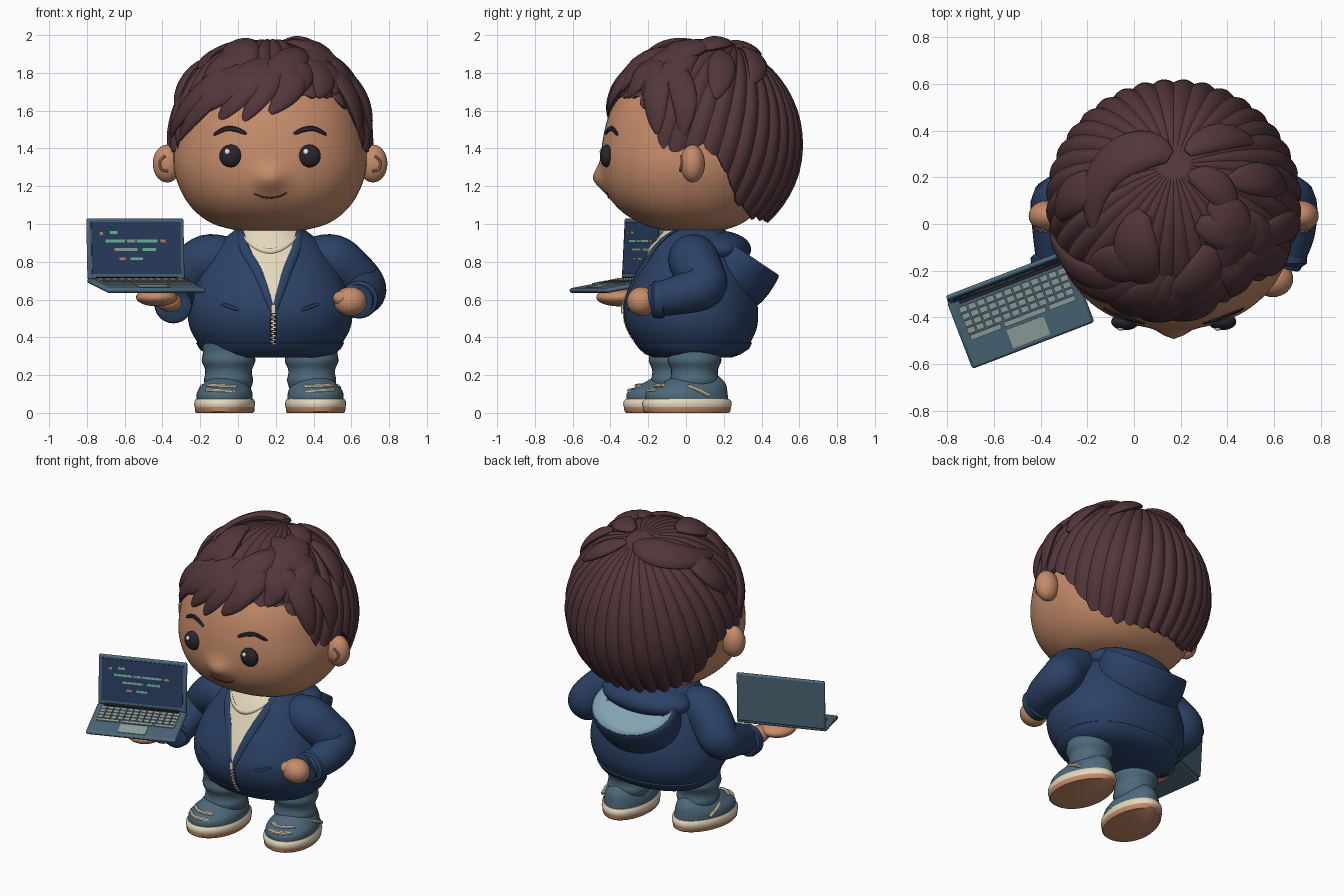
import bpy, bmesh, math, random
from mathutils import Vector, Matrix

if "Cube" in bpy.data.objects:
    bpy.data.objects.remove(bpy.data.objects["Cube"])
random.seed(4)
MID = 0.17  # x of the figure's plane of symmetry


def material(name, *rgb):
    mat = bpy.data.materials.new(name)
    mat.use_nodes = True
    mat.diffuse_color = (*rgb, 1)
    shader = mat.node_tree.nodes["Principled BSDF"]
    shader.inputs["Base Color"].default_value = (*rgb, 1)
    return mat


skin = material("skin", 0.56, 0.26, 0.145)
brown = material("hair brown", 0.085, 0.037, 0.043)
navy = material("navy", 0.024, 0.053, 0.13)
slate = material("slate blue", 0.075, 0.14, 0.195)
cream = material("cream", 0.78, 0.69, 0.51)
pale = material("pale blue", 0.23, 0.37, 0.44)
dark = material("near black", 0.022, 0.018, 0.026)
white = material("white", 0.9, 0.9, 0.9)
mint = material("mint", 0.17, 0.52, 0.37)
grey = material("key grey", 0.3, 0.38, 0.36)


def finish(name, bm, mat):
    bmesh.ops.recalc_face_normals(bm, faces=bm.faces[:])
    mesh = bpy.data.meshes.new(name)
    bm.to_mesh(mesh)
    bm.free()
    mesh.materials.append(mat)
    mesh.shade_smooth()
    mesh.set_sharp_from_angle(angle=math.radians(42))
    obj = bpy.data.objects.new(name, mesh)
    bpy.context.scene.collection.objects.link(obj)
    return obj


def loft(name, sets, mat, closed=True):
    """Skin one or more stacks of rings; closed rings get end caps."""
    bm = bmesh.new()
    for rings in sets:
        rows = [[bm.verts.new(p) for p in ring] for ring in rings]
        n = len(rows[0])
        for lo, hi in zip(rows, rows[1:]):
            for i in range(n if closed else n - 1):
                j = (i + 1) % n
                bm.faces.new((lo[i], lo[j], hi[j], hi[i]))
        if closed:
            bm.faces.new(rows[0])
            bm.faces.new(rows[-1])
    return finish(name, bm, mat)


def spline(points, n):
    """Resample points of any dimension along a smooth curve."""
    out, last = [], len(points) - 1
    for i in range(n):
        u = i / (n - 1) * last
        k = min(int(u), last - 1)
        f = u - k
        quad = zip(*(points[max(0, min(last, k + d))] for d in (-1, 0, 1, 2)))
        out.append([b + f / 2 * (c - a + f * (2 * a - 5 * b + 4 * c - d + f * (3 * (b - c) + d - a)))
                    for a, b, c, d in quad])
    return out


def sweep(points, up, sides=14):
    """Rings along (x, y, z, half width, half height); up is a vector or a rule."""
    rings = []
    for i, p in enumerate(points):
        pos = Vector(p[:3])
        tangent = Vector(points[min(i + 1, len(points) - 1)][:3]) - Vector(points[max(i - 1, 0)][:3])
        side = tangent.cross(up(pos) if callable(up) else Vector(up)).normalized()
        normal = side.cross(tangent).normalized()
        turns = [math.tau * s / sides for s in range(sides)]
        rings.append([pos + side * p[3] * math.cos(t) + normal * p[-1] * math.sin(t) for t in turns])
    return rings


def ball(name, centre, radii, mat):
    bm = bmesh.new()
    place = Matrix.Translation(centre) @ Matrix.Diagonal((*radii, 1))
    bmesh.ops.create_uvsphere(bm, u_segments=32, v_segments=18, radius=1, matrix=place)
    finish(name, bm, mat)


def boxes(name, parts, mat, matrix, bevel=0):
    bm = bmesh.new()
    for centre, size in parts:
        place = matrix @ Matrix.Translation(centre) @ Matrix.Diagonal((*size, 1))
        bmesh.ops.create_cube(bm, size=1, matrix=place)
    obj = finish(name, bm, mat)
    if bevel:
        mod = obj.modifiers.new("soft edges", "BEVEL")
        mod.width, mod.segments = bevel, 2


# Rounded bodies: rows are (z, half width, front y, back y)
POWER = 2.2


def body_rings(rows):
    def curve(v):
        return math.copysign(abs(v) ** (2 / POWER), v)
    turns = [math.tau * i / 96 for i in range(96)]
    return [[(MID + w * curve(math.cos(t)), (f + b) / 2 + (b - f) / 2 * curve(math.sin(t)), z)
             for t in turns] for z, w, f, b in rows]


def front(rows, x, z, out=0.0):
    """Point on the front of a rounded body."""
    k = next((i for i in range(len(rows) - 2) if rows[i + 1][0] >= z), len(rows) - 2)
    t = (z - rows[k][0]) / (rows[k + 1][0] - rows[k][0])
    _, w, f, b = (p + (q - p) * t for p, q in zip(rows[k], rows[k + 1]))
    inside = max(0, 1 - abs((x - MID) / w) ** POWER)
    return (x, (f + b) / 2 - (b - f) / 2 * inside ** (1 / POWER) - out, z)


def trim(rows, path, w, h, out=0.0, n=14):
    """Rounded strip, tapered at its ends, following (x, z) points on the front of a body."""
    points = []
    for i, (x, z) in enumerate(spline(path, n)):
        taper = 0.35 + 0.65 * abs(math.sin(math.pi * i / (n - 1))) ** 0.5
        points.append((*front(rows, x, z, out), w * taper, h * taper))
    return sweep(points, (0, -1, 0), 8)


# Head, with the nose pulled out of the face
head = spline([(0.962, 0.16, -0.1, 0.18), (1.0, 0.3, -0.23, 0.29), (1.07, 0.4, -0.345, 0.38),
               (1.17, 0.47, -0.42, 0.45), (1.3, 0.51, -0.45, 0.5), (1.45, 0.505, -0.44, 0.52),
               (1.6, 0.475, -0.4, 0.51), (1.74, 0.4, -0.32, 0.45), (1.86, 0.27, -0.2, 0.33),
               (1.92, 0.1, -0.05, 0.18)], 80)
face = loft("head", [body_rings(head)], skin)
for vert in face.data.vertices:
    if vert.co.y < 0:
        reach = ((vert.co.x - MID) / 0.07) ** 2 + ((vert.co.z - 1.24) / 0.065) ** 2
        vert.co.y -= 0.05 * math.exp(-reach)
loft("mouth", [trim(head, [(0.085, 1.162), (0.125, 1.145), (MID, 1.14), (0.22, 1.147), (0.26, 1.168)],
                    0.005, 0.006, 0.004)], brown)
for side, label in ((-1, "right"), (1, "left")):
    x, y, z = front(head, MID + side * 0.208, 1.36)
    ball(label + "_eye", (x, y, z), (0.06, 0.036, 0.06), dark)
    ball(label + "_eye_glint", (x - 0.018, y - 0.029, z + 0.022), (0.015, 0.009, 0.015), white)
    brow = [(MID + side * dx, z) for dx, z in ((0.125, 1.477), (0.18, 1.5), (0.235, 1.503), (0.298, 1.472))]
    loft(label + "_eyebrow", [trim(head, brow, 0.014, 0.012)], dark)
    ball(label + "_ear", (MID + side * 0.545, 0.035, 1.32), (0.076, 0.065, 0.1), skin)
    rim = [(MID + side * dx, -0.026 + dy, z, 0.007) for dx, dy, z in
           ((0.555, 0, 1.36), (0.585, 0.005, 1.33), (0.575, -0.003, 1.29), (0.54, -0.002, 1.28))]
    loft(label + "_ear_fold", [sweep(spline(rim, 12), (0, -1, 0), 8)], skin)

# Hair: ribbed cap from the crown down to the hairline
CENTRE, RADII = Vector((MID, 0.09, 1.42)), Vector((0.54, 0.522, 0.56))
HAIRLINE = [(0, 1.67), (42, 1.67), (55, 1.58), (66, 1.39), (78, 1.38), (90, 1.41), (100, 1.33),
            (115, 1.1), (135, 1.02), (181, 1.0)]


def hairline(d):
    a = abs(math.degrees(math.atan2(d.x, -d.y)))
    for (a0, z0), (a1, z1) in zip(HAIRLINE, HAIRLINE[1:]):
        if a <= a1:
            return z0 + (z1 - z0) * (a - a0) / (a1 - a0)


def cap_strip(phi, rows=18):
    rib = abs(math.sin(phi * 18))

    def aim(alpha):
        d = Vector((math.sin(alpha) * math.sin(phi), -math.sin(alpha) * math.cos(phi), math.cos(alpha)))
        return Matrix.Rotation(math.radians(-18), 3, "X") @ d
    end = 0.5
    while end < 2.6 and CENTRE.z + RADII.z * aim(end).z > hairline(aim(end)) + 0.02 * (1 - rib):
        end += 0.01
    strip = []
    for i in range(1, rows + 1):
        alpha = end * i / rows
        tuck = 0.045 * max(0, alpha - 1.5)
        strip.append(CENTRE + RADII * aim(alpha) * (0.99 + 0.028 * rib * min(1, alpha) - tuck))
    return strip + [CENTRE + RADII * aim(end) * 0.88]


strips = [cap_strip(math.tau * i / 288) for i in range(288)]
loft("hair_cap", [list(zip(*strips))], brown)


# Hair locks: tapered leaves laid from one azimuth and height to another
def lock(a0, e0, a1, e1, width, bend=0, lift=0.022):
    points = []
    for i in range(19):
        t = i / 18
        a = math.radians(a0 + (a1 - a0) * t + bend * math.sin(math.pi * t))
        e = math.radians(e0 + (e1 - e0) * t)
        d = Vector((math.sin(a) * math.cos(e), -math.cos(a) * math.cos(e), math.sin(e)))
        w = width * math.sin(math.pi * (0.06 + 0.91 * t)) ** 0.7
        points.append((*(CENTRE + RADII * d * (1 + lift * math.sin(math.pi * t))), w, w * 0.4))
    return sweep(points, lambda p: p - CENTRE, 14)


locks = [lock(-175, 68, -72, 48, 0.1, -12, 0.03), lock(165, 65, 128, 36, 0.065), lock(90, 74, 24, 46, 0.095, 10),
         lock(50, 76, 78, 38, 0.09), lock(112, 62, 98, 26, 0.075), lock(-70, 76, -16, 44, 0.1, 8),
         lock(-108, 56, -82, 22, 0.085), lock(40, 64, -10, 34, 0.09), lock(-20, 66, -52, 34, 0.09, -5),
         lock(80, 60, 52, 26, 0.08), lock(150, 76, 70, 62, 0.07, 0, 0.03)]
for i in range(11):
    tip = -78 + 15.6 * i
    low = 5 if abs(tip) > 60 else 26 if 5 < tip < 50 else 15
    locks.append(lock(tip * 0.55 + 16, 54, tip, low + random.uniform(-3, 3), random.uniform(0.068, 0.082),
                      random.uniform(0, 9), 0.03))
loft("hair_locks", locks, brown)

# Jacket, shirt and zip
torso = spline([(0.35, 0.37, -0.25, 0.33), (0.45, 0.425, -0.31, 0.375), (0.56, 0.435, -0.325, 0.38),
                (0.68, 0.4, -0.285, 0.355), (0.8, 0.345, -0.22, 0.31), (0.9, 0.27, -0.165, 0.26),
                (0.98, 0.17, -0.1, 0.2)], 40)
loft("jacket", [body_rings(torso)], navy)
loft("jacket_hem", [body_rings([(0.292, 0.29, -0.165, 0.24), (0.31, 0.34, -0.215, 0.29),
                                (0.34, 0.375, -0.25, 0.335), (0.37, 0.392, -0.27, 0.35),
                                (0.382, 0.38, -0.255, 0.335)])], navy)
ball("jacket_yoke", (MID, 0.17, 0.865), (0.31, 0.175, 0.1), navy)
shirt = []
for j in range(13):
    t = j / 12
    shirt.append([front(torso, 0.185 - 0.01 * t + 0.15 * t * (i / 6 - 1), 0.57 + 0.4 * t, 0.006)
                  for i in range(13)])
loft("shirt", [shirt], cream, closed=False)
loft("shirt_neckline", [trim(torso, [(0.03, 0.93), (0.1, 0.875), (MID, 0.855), (0.24, 0.875), (0.31, 0.93)],
                             0.016, 0.009, 0.006)], cream)
loft("lapels", [trim(torso, [(0.187, 0.53), (0.182 + s * 0.07, 0.73), (MID + s * 0.135, 0.87),
                             (MID + s * 0.155, 0.975)], 0.027, 0.013) for s in (-1, 1)], navy)
loft("pockets", [trim(torso, [(MID + s * 0.165, 0.545), (MID + s * 0.26, 0.578)], 0.01, 0.008)
                 for s in (-1, 1)], navy)
loft("zip_tape", [trim(torso, [(0.187, 0.355), (0.187, 0.58)], 0.017, 0.007)], dark)
teeth = [(front(torso, 0.187 + 0.005 * (-1) ** i, 0.365 + 0.011 * i, 0.005), (0.018, 0.009, 0.007))
         for i in range(18)]
boxes("zip_teeth", teeth, cream, Matrix())
boxes("zip_pull", [(front(torso, 0.187, 0.55, 0.012), (0.022, 0.014, 0.05))], cream, Matrix(), 0.004)

# Hood: a bowl hanging behind the neck with a pale lining
hood = Matrix.Translation((MID, 0.315, 0.845)) @ Matrix.Rotation(math.radians(-34), 4, "X")


def hood_rings(profile):
    turns = [math.tau * i / 48 for i in range(48)]
    return [[hood @ Vector((0.285 * s * math.cos(t), 0.215 * s * math.sin(t), w)) for t in turns]
            for s, w in profile]


loft("hood", [hood_rings(spline([(0.92, -0.03), (0.95, 0), (1, -0.005), (1.03, -0.06), (1.02, -0.14),
                                 (0.92, -0.21), (0.6, -0.27)], 24))], navy)
loft("hood_lining", [hood_rings([(0.3, -0.05), (0.7, -0.035), (0.88, -0.015), (0.95, 0.002),
                                 (0.96, -0.03)])], pale)

# Arms, cuffs and hands
for side, label in ((-1, "right"), (1, "left")):
    wrist = (0.46, -0.17, 0.595) if side > 0 else (0.5, -0.19, 0.57)
    path = [(0.22, 0.04, 0.81, 0.12), (0.33, 0.04, 0.81, 0.135), (0.42, 0.07, 0.745, 0.13),
            (0.49, 0.09, 0.67, 0.122), (0.5, -0.04, 0.625, 0.104), (*wrist, 0.086)]
    cuff = [(wrist[0] + 0.012, wrist[1] + dy, wrist[2] + 0.005, r) for dy, r in
            ((0.06, 0.088), (0.045, 0.101), (0, 0.098), (-0.015, 0.075))]
    for part, points in (("_sleeve", spline(path, 26)), ("_cuff", cuff)):
        points = [(MID + side * p[0], *p[1:]) for p in points]
        loft(label + part, [sweep(points, (side * 0.5, 0, 0.85), 24)], navy)
ball("left_hand", (0.595, -0.235, 0.59), (0.087, 0.078, 0.077), skin)
ball("left_thumb", (0.548, -0.258, 0.607), (0.045, 0.045, 0.04), skin)
ball("right_palm", (-0.43, -0.355, 0.612), (0.11, 0.12, 0.048), skin)
ball("right_wrist", (-0.36, -0.25, 0.585), (0.065, 0.09, 0.052), skin)

# Legs and shoes
for side, label, y in ((-1, "right", -0.095), (1, "left", 0.005)):
    x = MID + side * 0.22
    leg = [(x, y + 0.04, z, r) for z, r in ((0.12, 0.115), (0.17, 0.13), (0.205, 0.124), (0.235, 0.126),
                                            (0.275, 0.142), (0.32, 0.136), (0.37, 0.14))]
    loft(label + "_trouser_leg", [sweep(spline(leg, 26), (0, 1, 0), 32)], slate)
    shoe = Matrix.Translation((x + side * 0.018, y, 0)) @ Matrix.Rotation(side * math.radians(8), 4, "Z")

    def shoe_rings(levels):
        turns = [math.tau * i / 40 for i in range(40)]
        return [[shoe @ Vector(((0.156 - 0.014 * math.sin(t)) * s * math.cos(t),
                                0.235 * s * math.sin(t) + back, z)) for t in turns]
                for z, s, back in levels]
    loft(label + "_outsole", [shoe_rings([(0, 0.95, 0), (0.008, 0.99, 0), (0.03, 1, 0)])], skin)
    loft(label + "_midsole", [shoe_rings([(0.03, 1, 0), (0.042, 1.02, 0), (0.062, 1.01, 0),
                                          (0.074, 0.96, 0)])], cream)
    loft(label + "_shoe", [shoe_rings(spline([(0.066, 0.94, 0), (0.11, 0.92, 0), (0.15, 0.76, 0.03),
                                              (0.185, 0.56, 0.05), (0.205, 0.42, 0.055)], 16))], slate)
    # Two straps over the toe and one slanting along the outer side
    straps = [[(side * dx, ly + 0.033 * (dx / 0.075) ** 2, lz + dx * 0.06) for dx in
               (-0.075, -0.035, 0, 0.035, 0.075)] for ly, lz in ((-0.208, 0.118), (-0.168, 0.143))]
    straps.append([(side * 0.121, -0.01, 0.143), (side * 0.138, 0.045, 0.121), (side * 0.138, 0.1, 0.093)])
    laces = [sweep([(*(shoe @ Vector(p)), 0.011, 0.011) for p in strap], (side * 0.2, -0.4, 0.8), 8)
             for strap in straps]
    loft(label + "_laces", laces, cream)

# Laptop, built around its hinge
tilt = math.radians(10)
base = Matrix.Translation((-0.54, -0.235, 0.7)) @ Matrix.Rotation(math.radians(21), 4, "Z") @ Matrix.Rotation(tilt, 4, "X")
lid = base @ Matrix.Rotation(-1.3 * tilt, 4, "X")
boxes("laptop_base", [((0, -0.155, 0), (0.56, 0.31, 0.026))], slate, base, 0.012)
keys = [((-0.225 + 0.041 * i, -0.05 - 0.032 * row, 0.016), (0.034, 0.025, 0.008))
        for row in range(4) for i in range(12)]
keys += [((-0.17, -0.178, 0.016), (0.14, 0.022, 0.008)), ((0.01, -0.178, 0.016), (0.19, 0.022, 0.008)),
         ((0.18, -0.178, 0.016), (0.12, 0.022, 0.008))]
boxes("laptop_keys", keys, grey, base)
boxes("laptop_trackpad", [((0, -0.245, 0.0135), (0.17, 0.085, 0.005))], grey, base)
boxes("laptop_hinge", [((0, -0.014, 0.015), (0.46, 0.02, 0.012))], dark, base)
boxes("laptop_lid", [((0, 0, 0.168), (0.55, 0.022, 0.325))], slate, lid, 0.01)
boxes("laptop_screen", [((0, -0.012, 0.173), (0.505, 0.005, 0.275))], navy, lid)


def code(name, lines, mat):
    boxes(name, [((u, -0.015, w), (length, 0.005, 0.015)) for u, w, length in lines], mat, lid)


code("code_green", [(-0.13, 0.255, 0.045), (-0.12, 0.21, 0.11), (0.06, 0.21, 0.12), (0.07, 0.165, 0.08),
                    (0, 0.115, 0.07)], mint)
code("code_grey", [(-0.03, 0.21, 0.05), (-0.06, 0.165, 0.13)], grey)
code("code_orange", [(-0.2, 0.25, 0.02), (0.15, 0.21, 0.03), (-0.08, 0.115, 0.035)], skin)
